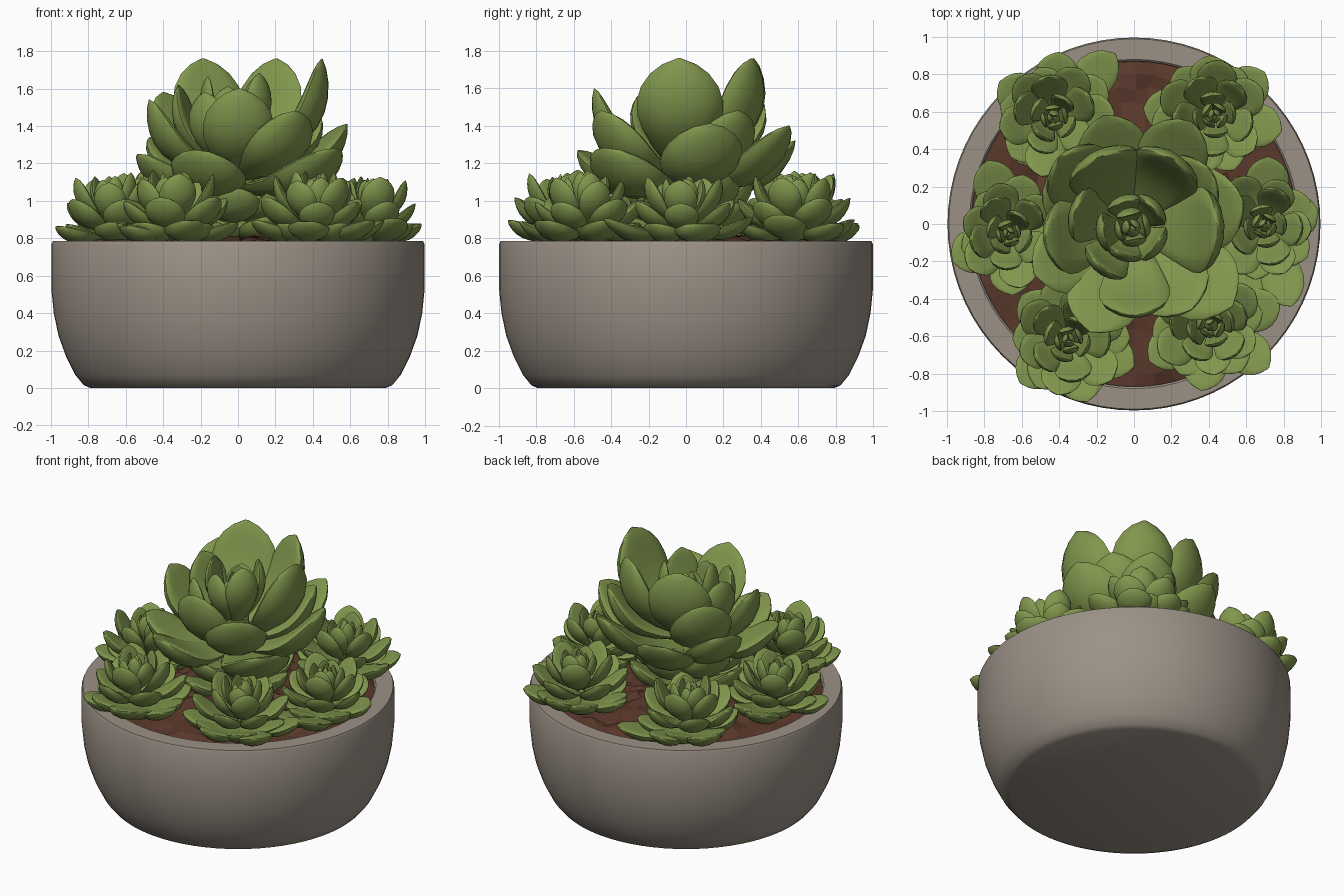
import bpy, bmesh, math, random
from mathutils import Vector

random.seed(4)
if "Cube" in bpy.data.objects:
    bpy.data.objects.remove(bpy.data.objects["Cube"])


def material(name, rgb):
    m = bpy.data.materials.new(name)
    m.use_nodes = True
    m.diffuse_color = (*rgb, 1)
    m.node_tree.nodes["Principled BSDF"].inputs["Base Color"].default_value = (*rgb, 1)
    return m


CLAY = material("grey clay", (0.33, 0.285, 0.24))
EARTH = material("brown soil", (0.105, 0.04, 0.024))
GREEN = material("leaf green", (0.22, 0.31, 0.075))


def finish(bm, name, mat, angle=None):
    bmesh.ops.recalc_face_normals(bm, faces=bm.faces)
    mesh = bpy.data.meshes.new(name)
    bm.to_mesh(mesh)
    bm.free()
    mesh.materials.append(mat)
    ob = bpy.data.objects.new(name, mesh)
    bpy.context.collection.objects.link(ob)
    if angle:
        bpy.ops.object.select_all(action="DESELECT")
        ob.select_set(True)
        bpy.context.view_layer.objects.active = ob
        bpy.ops.object.shade_smooth_by_angle(angle=math.radians(angle))
    return ob


def skin(bm, rings):
    """Bridge successive closed rings of points and cap both ends."""
    loops = [[bm.verts.new(p) for p in ring] for ring in rings]
    n = len(loops[0])
    for a, b in zip(loops, loops[1:]):
        for i in range(n):
            j = (i + 1) % n
            bm.faces.new((a[i], a[j], b[j], b[i]))
    bm.faces.new(loops[0])
    bm.faces.new(loops[-1])


def circle(r, z, n):
    return [Vector((r * math.cos(i * math.tau / n), r * math.sin(i * math.tau / n), z))
            for i in range(n)]


# Bowl: turned profile from the base, up the outside and down the inside
profile = [(0.79, 0), (0.825, 0.015), (0.87, 0.07), (0.92, 0.17), (0.96, 0.28),
           (0.985, 0.4), (0.997, 0.52), (0.997, 0.77), (0.99, 0.785),
           (0.88, 0.785), (0.87, 0.775), (0.86, 0.6)]
bm = bmesh.new()
skin(bm, [circle(r, z, 72) for r, z in profile])
finish(bm, "bowl", CLAY, 40)

# Soil: crumbly faceted mound
bm = bmesh.new()
rows = []
for k in range(12):
    row = circle(0.875 - 0.075 * k, 0.76 + 0.004 * k, 48)
    for p in row:
        if k:
            p.x += random.uniform(-0.015, 0.015)
            p.y += random.uniform(-0.015, 0.015)
            p.z += random.uniform(-0.01, 0.03)
    rows.append(row)
skin(bm, rows)
finish(bm, "soil", EARTH)

# Fleshy leaf outline: position along the leaf, share of full width
OUTLINE = [(0, .3), (.1, .45), (.25, .67), (.42, .88), (.55, .99), (.67, 1),
           (.78, .9), (.88, .68), (.95, .4), (1, .05)]


def leaf(bm, centre, azimuth, base, tip, width, bow=0.1):
    """Leaf between two (radius, height) points on the given bearing."""
    a = math.radians(azimuth)
    out = Vector((math.cos(a), math.sin(a), 0))
    side = Vector((-math.sin(a), math.cos(a), 0))
    start, end = [centre + out * r + Vector((0, 0, z)) for r, z in (base, tip)]
    axis = end - start
    length = axis.length
    up = axis.normalized().cross(side)
    half = width / 2
    rings = []
    for t, s in OUTLINE:
        mid = start + axis * t - up * bow * length * math.sin(math.pi * t)
        ring = []
        for i in range(14):
            f = i * math.tau / 14
            x, y = math.cos(f), math.sin(f)
            lift = y * (0.22 if y > 0 else 0.42) + 0.12 * x * x
            ring.append(mid + side * half * s * x + up * half * s * lift)
        rings.append(ring)
    skin(bm, rings)


def whorl(bm, centre, count, turn, base, tip, width, size=1.0):
    for i in range(count):
        k = size * random.uniform(0.92, 1.06)
        leaf(bm, centre, turn + i * 360 / count + random.uniform(-8, 8),
             (base[0] * size, base[1] * size), (tip[0] * k, tip[1] * k), width * k)


# Large central rosette: bearing, tip radius, tip height, width
bm = bmesh.new()
heart = Vector((-0.01, -0.02, 0))
low = [(248, .6, 1.27, .4), (205, .58, 1.25, .38), (322, .68, 1.28, .44),
       (14, .61, 1.41, .44), (61, .65, 1.4, .38), (104, .62, 1.32, .38),
       (150, .53, 1.34, .38)]
middle = [(272, .47, 1.6, .38), (188, .47, 1.54, .4), (136, .54, 1.58, .4),
          (306, .54, 1.48, .4), (35, .52, 1.48, .38)]
upright = [(358, .46, 1.76, .46), (60, .43, 1.76, .4), (115, .42, 1.76, .42),
           (232, .27, 1.58, .27), (165, .32, 1.62, .3)]
for leaves, start in ((low, (.04, 1.08)), (middle, (.05, 1.13)), (upright, (.06, 1.17))):
    for bearing, r, z, w in leaves:
        leaf(bm, heart, bearing, start, (r, z), w, 0.13)
whorl(bm, heart, 5, 40, (.04, 1.25), (.15, 1.62), .21)
whorl(bm, heart, 4, 10, (.02, 1.28), (.07, 1.62), .14)
whorl(bm, heart, 3, 50, (.01, 1.3), (.015, 1.6), .08)
# smaller leaves hanging round the foot
whorl(bm, heart, 6, 30, (.05, .9), (.38, 1.12), .3)
whorl(bm, heart, 6, 0, (.05, .82), (.38, .95), .27)
finish(bm, "large_rosette", GREEN, 50)

# Stem carrying the large rosette
bm = bmesh.new()
skin(bm, [[p + heart for p in circle(r, z, 16)]
          for r, z in ((.1, .74), (.09, .95), (.1, 1.1), (.09, 1.28))])
finish(bm, "stem", GREEN, 50)

# Small rosettes: centre, size and the tips of their longest spreading leaves
places = [("back_left", .43, .58, .98, [(.79, .5), (.7, .81), (.05, .62), (.4, .9)]),
          ("back_right", -.43, .57, 1.0, [(-.1, .91), (-.72, .76), (-.4, .92), (-.66, .36)]),
          ("left", .70, -.01, .94, [(.72, .36), (.84, -.44), (.98, .08), (.6, -.4)]),
          ("right", -.67, -.05, .95, [(-.78, .34), (-.65, -.38), (-.97, -.2)]),
          ("front_left", .41, -.54, 1.0, [(.08, -.73), (.36, -.89), (.72, -.77), (.78, -.42)]),
          ("front_right", -.35, -.62, 1.0, [(-.25, -.95), (0, -.76), (-.61, -.85), (-.6, -.38)])]
for n, (name, x, y, size, tips) in enumerate(places):
    bm = bmesh.new()
    spot = Vector((x, y, 0.79))
    foot = Vector((x * 0.95, y * 0.97, 0.79))
    turn = n * 47
    for tx, ty in tips:
        reach = Vector((tx - x, ty - y))
        leaf(bm, spot, math.degrees(math.atan2(reach.y, reach.x)), (.03, .04),
             (reach.length, random.uniform(.07, .14)), .23)
    whorl(bm, foot, 6, turn, (.03, .03), (.32, .09), .22, size)
    whorl(bm, spot.lerp(foot, 0.5), 6, turn + 25, (.03, .06), (.3, .22), .21, size)
    whorl(bm, spot, 5, turn + 50, (.03, .09), (.21, .34), .19, size)
    whorl(bm, spot, 4, turn + 10, (.02, .12), (.11, .36), .14, size)
    whorl(bm, spot, 4, turn + 55, (.015, .14), (.05, .35), .09, size)
    whorl(bm, spot, 3, turn + 40, (.005, .16), (.01, .34), .055, size)
    finish(bm, "small_rosette_" + name, GREEN, 50)
